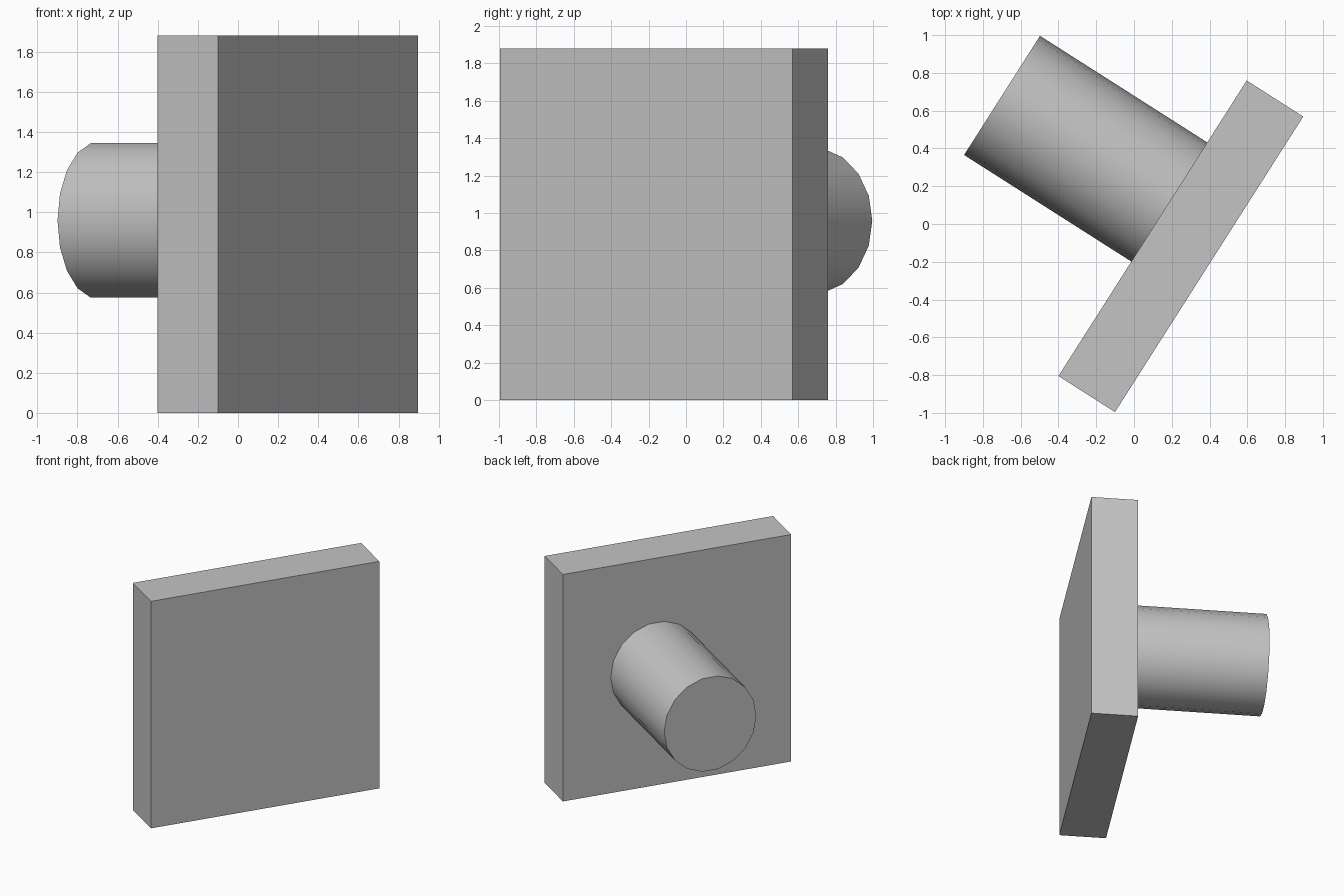
import bpy
from math import radians, pi
from mathutils import Matrix, Vector

cube = bpy.data.objects.get("Cube")
if cube:
    bpy.data.objects.remove(cube, do_unlink=True)

grey = bpy.data.materials.new("plain grey")
grey.use_nodes = True
colour = (0.55, 0.55, 0.55, 1)
grey.diffuse_color = colour
grey.node_tree.nodes["Principled BSDF"].inputs["Base Color"].default_value = colour

# Local frame: x along the plate, y out through its back, z up
LENGTH, THICK, HEIGHT = 1.855, 0.355, 1.88
FRAME = Matrix.Translation((0.248, -0.118, 0)) @ Matrix.Rotation(radians(57.5), 4, "Z")


def finish(name, local):
    obj = bpy.context.object
    obj.name = name
    obj.data.transform(FRAME @ local)
    obj.data.materials.append(grey)
    return obj


# Upright square plate
bpy.ops.mesh.primitive_cube_add(size=1)
finish("plate", Matrix.Translation((0, 0, HEIGHT / 2))
       @ Matrix.Diagonal((LENGTH, THICK, HEIGHT, 1)))

# Round post standing off the back of the plate, slightly taller than wide
POST = 1.05
bpy.ops.mesh.primitive_cylinder_add(vertices=18, radius=1, depth=POST)
centre = Vector((0.165, THICK / 2 + POST / 2, 0.959))
# Quarter turn puts a corner at each side of the section
finish("post", Matrix.Translation(centre)
       @ Matrix.Diagonal((0.374, 1, 0.391, 1))
       @ Matrix.Rotation(pi / 2, 4, "X")
       @ Matrix.Rotation(pi / 2, 4, "Z"))
bpy.ops.object.shade_smooth_by_angle(angle=radians(30))
